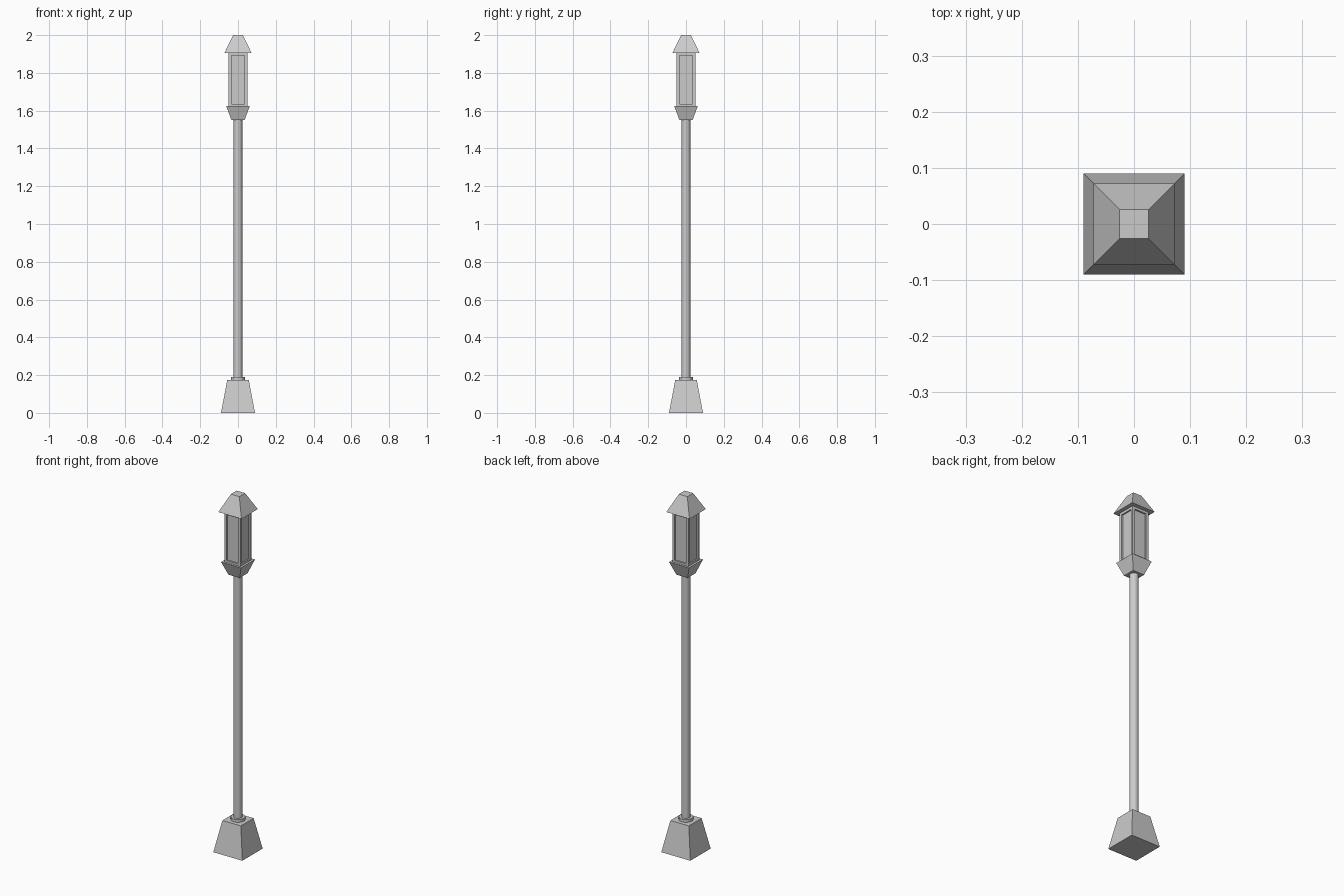
import bpy, bmesh
from math import radians

if "Cube" in bpy.data.objects:
    bpy.data.objects.remove(bpy.data.objects["Cube"])


def finish(name, bm):
    bmesh.ops.recalc_face_normals(bm, faces=bm.faces)
    mesh = bpy.data.meshes.new(name)
    bm.to_mesh(mesh)
    bm.free()
    obj = bpy.data.objects.new(name, mesh)
    bpy.context.collection.objects.link(obj)
    return obj


def frustum(name, half_bottom, half_top, z0, z1):
    """Square tapered block."""
    bm = bmesh.new()
    bmesh.ops.create_cube(bm, size=2)
    for v in bm.verts:
        top = v.co.z > 0
        half = half_top if top else half_bottom
        v.co = (v.co.x * half, v.co.y * half, z1 if top else z0)
    return finish(name, bm)


def cylinder(name, radius, z0, z1, sides=24):
    bpy.ops.mesh.primitive_cylinder_add(vertices=sides, radius=radius, depth=z1 - z0,
                                        location=(0, 0, (z0 + z1) / 2))
    obj = bpy.context.object
    obj.name = name
    bpy.ops.object.shade_smooth_by_angle(angle=radians(30))
    return obj


# Pedestal, collar and pole
frustum("base", 0.09, 0.057, 0, 0.174)
cylinder("pole_collar", 0.037, 0.174, 0.19)
cylinder("pole", 0.023, 0.174, 1.56)

# Lantern cup and roof
frustum("lantern_cup", 0.035, 0.062, 1.55, 1.624)
frustum("lantern_roof", 0.072, 0.026, 1.905, 2.0)

# Lantern body with a recessed pane in each side
z0, z1, half, pane = 1.624, 1.905, 0.05, 0.035
bm = bmesh.new()
bmesh.ops.create_cube(bm, size=2)
for v in bm.verts:
    v.co = (v.co.x * half, v.co.y * half, z1 if v.co.z > 0 else z0)
bm.normal_update()
sides = [f for f in bm.faces if abs(f.normal.z) < 0.5]
bmesh.ops.inset_individual(bm, faces=sides, thickness=half - pane, use_even_offset=True)
bm.normal_update()
for f in sides:
    n = f.normal.copy()
    mid = f.calc_center_median().z
    for v in f.verts:
        v.co.z = 1.891 if v.co.z > mid else 1.635
    rim = bmesh.ops.extrude_discrete_faces(bm, faces=[f])["faces"][0]
    bmesh.ops.translate(bm, verts=rim.verts, vec=-n * 0.008)
finish("lantern_body", bm)
